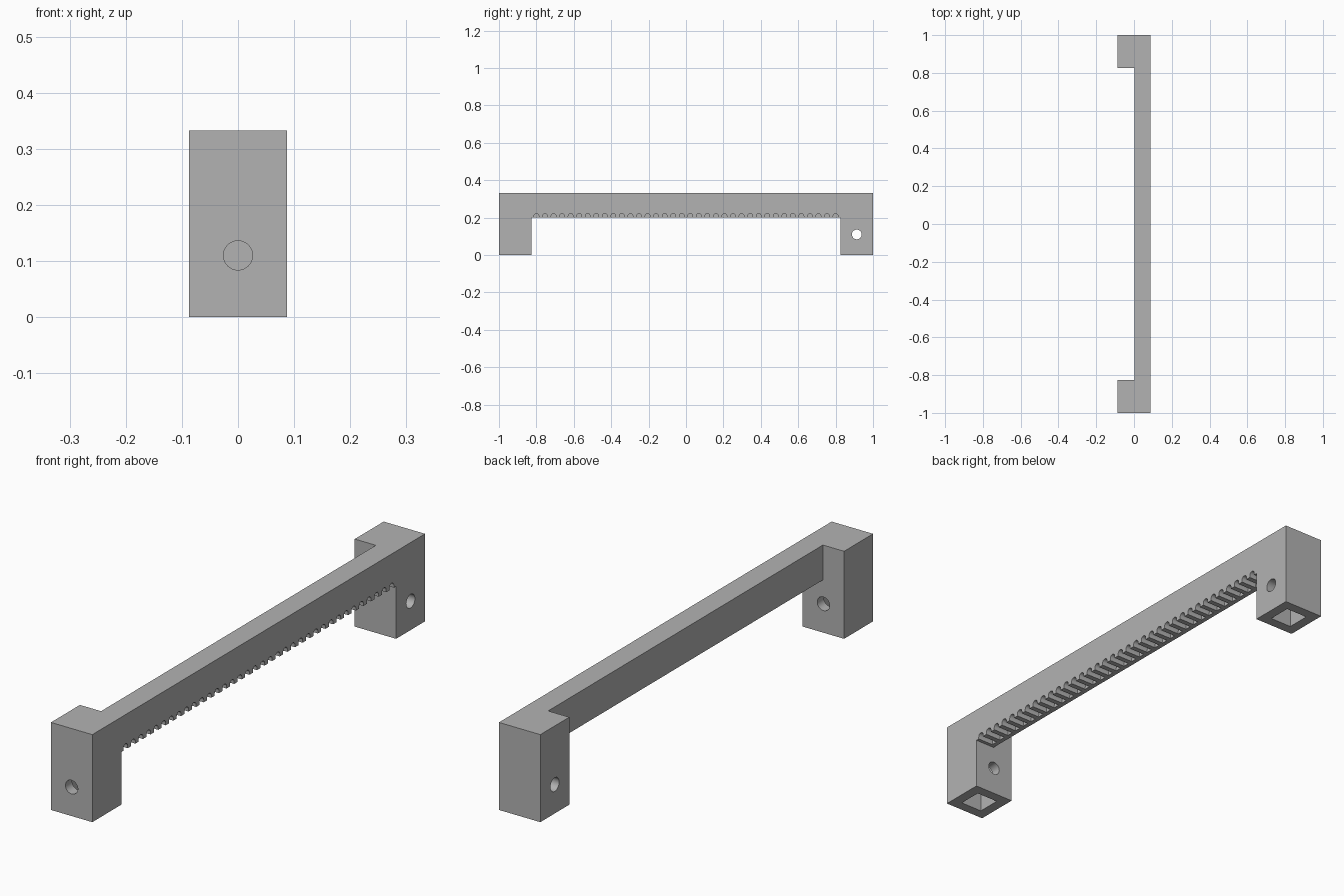
import bpy
import bmesh
from math import pi, cos, sin
from mathutils import Matrix, Vector

old = bpy.data.objects.get("Cube")
if old:
    bpy.data.objects.remove(old, do_unlink=True)

HALF_W, HALF_L, HEIGHT = 0.087, 1.0, 0.333
LEG_Y = 0.826        # inner face of each leg
RAIL_Z = 0.2         # underside of the rail
LEG_MID = (HALF_L + LEG_Y) / 2
HOLE_Z, HOLE_R = 0.11, 0.026
PITCH, GROOVES, GROOVE_R = 0.0457, 36, 0.0127
WALL = 0.02          # closed end behind the grooves

grey = bpy.data.materials.new("plain grey")
grey.use_nodes = True
grey.diffuse_color = (0.45, 0.45, 0.45, 1)
grey.node_tree.nodes["Principled BSDF"].inputs["Base Color"].default_value = grey.diffuse_color


def to_object(name, bm):
    bmesh.ops.recalc_face_normals(bm, faces=bm.faces)
    mesh = bpy.data.meshes.new(name)
    bm.to_mesh(mesh)
    bm.free()
    mesh.materials.append(grey)
    obj = bpy.data.objects.new(name, mesh)
    bpy.context.collection.objects.link(obj)
    return obj


def add_box(bm, low, high):
    low, high = Vector(low), Vector(high)
    matrix = Matrix.Translation((low + high) / 2) @ Matrix.Diagonal((*(high - low), 1))
    bmesh.ops.create_cube(bm, size=1, matrix=matrix)


def box(name, low, high):
    bm = bmesh.new()
    add_box(bm, low, high)
    return to_object(name, bm)


def bore(name, centre, axis):
    bm = bmesh.new()
    turn = Matrix.Rotation(pi / 2, 4, axis)
    bmesh.ops.create_cone(bm, cap_ends=True, segments=40, radius1=HOLE_R, radius2=HOLE_R,
                          depth=0.3, matrix=Matrix.Translation(centre) @ turn)
    return to_object(name, bm)


# Solid blank that everything is cut from
frame = box("rack_frame", (-HALF_W, -HALF_L, 0), (HALF_W, HALF_L, HEIGHT))

# Opening under the rail and the recess beside it
cutters = [
    box("opening_cutter", (-0.2, -LEG_Y, -0.1), (0.2, LEG_Y, RAIL_Z)),
    box("recess_cutter", (-0.2, -LEG_Y, -0.1), (0.002, LEG_Y, 0.5)),
]

# Square sockets in the feet
bm = bmesh.new()
for side in (-1, 1):
    y = side * LEG_MID
    add_box(bm, (-0.047, y - 0.047, -0.1), (0.047, y + 0.047, 0.22))
cutters.append(to_object("socket_cutter", bm))

# Screw holes: lengthwise in the front leg, crosswise in the back leg
cutters.append(bore("front_hole_cutter", (0, -LEG_MID, HOLE_Z), 'X'))
cutters.append(bore("back_hole_cutter", (0, LEG_MID, HOLE_Z), 'Y'))

# Row of round-topped grooves that forms the teeth
bm = bmesh.new()
for i in range(GROOVES):
    y = (i - (GROOVES - 1) / 2) * PITCH
    profile = [(y + GROOVE_R, RAIL_Z - 0.02), (y - GROOVE_R, RAIL_Z - 0.02)]
    for k in range(13):
        a = pi - pi * k / 12
        profile.append((y + GROOVE_R * cos(a), RAIL_Z + 0.009 + GROOVE_R * sin(a)))
    face = bm.faces.new([bm.verts.new((WALL, py, pz)) for py, pz in profile])
    new = bmesh.ops.extrude_face_region(bm, geom=[face])["geom"]
    bmesh.ops.translate(bm, vec=(0.1, 0, 0), verts=[v for v in new if isinstance(v, bmesh.types.BMVert)])
cutters.append(to_object("groove_cutter", bm))

# Cut, then keep only the finished frame
for cutter in cutters:
    cutter.hide_render = True
    cut = frame.modifiers.new(cutter.name, 'BOOLEAN')
    cut.operation = 'DIFFERENCE'
    cut.solver = 'EXACT'
    cut.object = cutter
bpy.context.view_layer.update()
bpy.ops.object.select_all(action='DESELECT')
frame.select_set(True)
bpy.context.view_layer.objects.active = frame
for name in [m.name for m in frame.modifiers]:
    bpy.ops.object.modifier_apply(modifier=name)
for cutter in cutters:
    bpy.data.objects.remove(cutter, do_unlink=True)

bpy.ops.object.shade_smooth_by_angle(angle=pi / 6)
